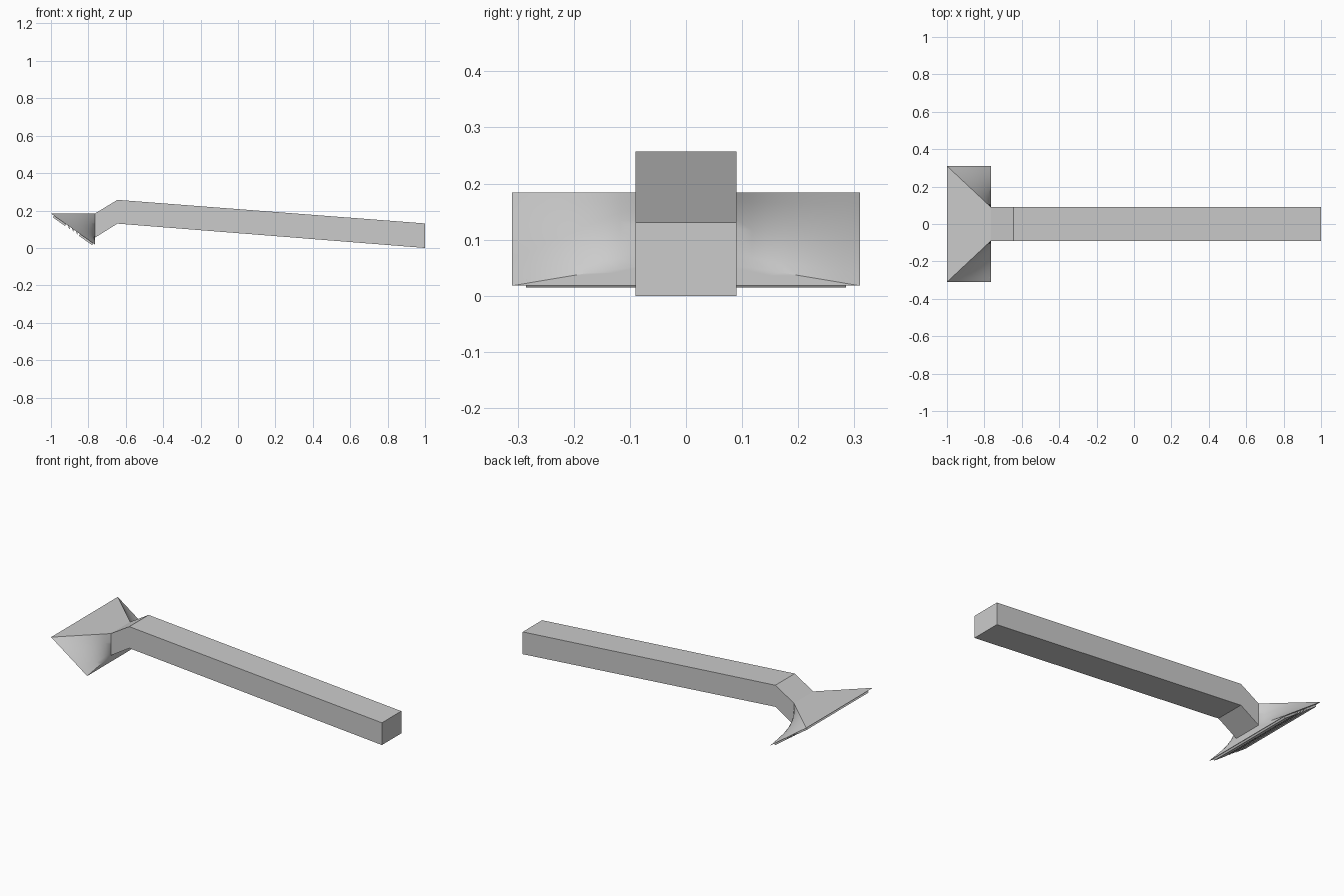
import bpy, bmesh
from mathutils import Vector

cube = bpy.data.objects.get("Cube")
if cube:
    bpy.data.objects.remove(cube, do_unlink=True)

grey = bpy.data.materials.new("plain grey")
grey.use_nodes = True
grey.diffuse_color = (0.6, 0.6, 0.6, 1)
grey.node_tree.nodes["Principled BSDF"].inputs["Base Color"].default_value = (0.6, 0.6, 0.6, 1)


def finish(name, bm):
    """Turn a bmesh into a grey object."""
    bmesh.ops.remove_doubles(bm, verts=bm.verts, dist=1e-5)
    bmesh.ops.recalc_face_normals(bm, faces=bm.faces)
    mesh = bpy.data.meshes.new(name)
    bm.to_mesh(mesh)
    bm.free()
    mesh.materials.append(grey)
    obj = bpy.data.objects.new(name, mesh)
    bpy.context.collection.objects.link(obj)
    return obj


def prism(name, profile, half_width):
    """Extrude an (x, z) profile along y."""
    bm = bmesh.new()
    sides = [[bm.verts.new((x, y, z)) for x, z in profile] for y in (-half_width, half_width)]
    n = len(profile)
    bm.faces.new(sides[0])
    bm.faces.new(sides[1])
    for i in range(n):
        j = (i + 1) % n
        bm.faces.new((sides[0][i], sides[0][j], sides[1][j], sides[1][i]))
    return finish(name, bm)


# Handle with its bent neck
prism("handle", [(1, 0), (1, 0.131), (-0.645, 0.257), (-0.765, 0.184),
                 (-0.765, 0.055), (-0.645, 0.13)], 0.09)

# Head: a rectangle at the neck flaring to a wide slanted face
TOP, BOTTOM = Vector((-1, 0, 0.184)), Vector((-0.765, 0, 0.018))


def ring(top, bottom, half):
    y = Vector((0, half, 0))
    return [top - y, top + y, bottom + y, bottom - y]


neck = ring(Vector((-0.765, 0, 0.184)), Vector((-0.765, 0, 0.055)), 0.09)
face = ring(TOP, BOTTOM, 0.31)
STEPS = 8
bm = bmesh.new()
for i in range(4):
    j = (i + 1) % 4
    grid = [[bm.verts.new(neck[i].lerp(neck[j], u / STEPS).lerp(
             face[i].lerp(face[j], u / STEPS), v / STEPS))
             for v in range(STEPS + 1)] for u in range(STEPS + 1)]
    for u in range(STEPS):
        for v in range(STEPS):
            bm.faces.new((grid[u][v], grid[u + 1][v], grid[u + 1][v + 1], grid[u][v + 1]))
bmesh.ops.remove_doubles(bm, verts=bm.verts, dist=1e-5)
bmesh.ops.holes_fill(bm, edges=[e for e in bm.edges if e.is_boundary], sides=0)
head = finish("head", bm)
bpy.context.view_layer.objects.active = head
head.select_set(True)
bpy.ops.object.shade_smooth_by_angle()

# Strips and blades lying along the slanted face
along = (BOTTOM - TOP).normalized()
out = Vector((along.z, 0, -along.x))


def slat(name, points, half_width=0.285):
    spots = [TOP + along * s + out * h for s, h in points]
    prism(name, [(p.x, p.z) for p in spots], half_width)


def strip(name, start, end):
    slat(name, [(start, -0.004), (start, 0.011), (end, 0.011), (end, -0.004)])


strip("lubricating_strip", 0.02, 0.1)
strip("guard_strip", 0.19, 0.277)
for k in range(3):
    s = 0.108 + k * 0.026
    slat(f"blade_{k + 1}", [(s, -0.004), (s + 0.018, 0.011), (s + 0.022, 0.009), (s + 0.006, -0.004)])
